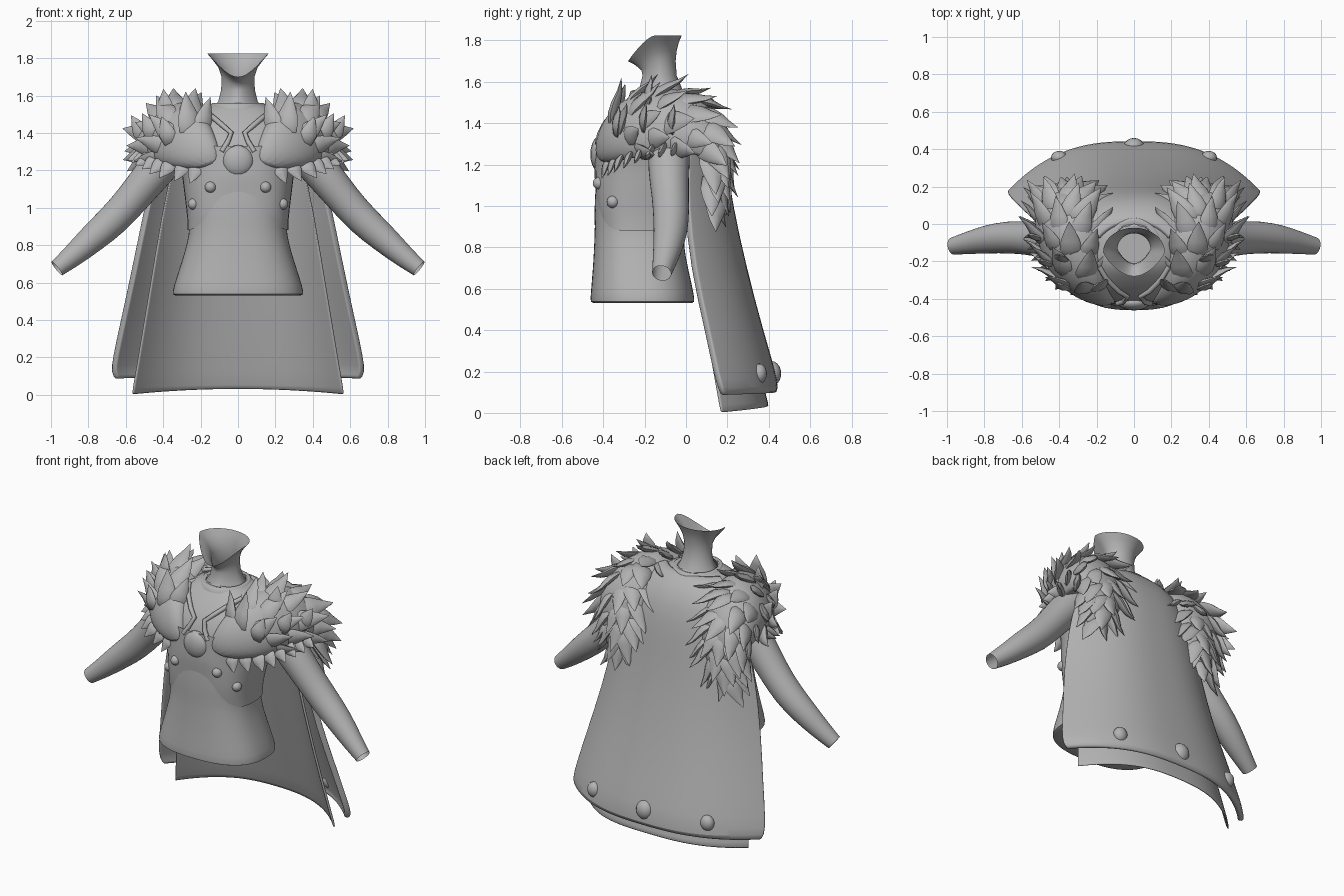
import bpy, bmesh, math, random
from mathutils import Vector as V

if "Cube" in bpy.data.objects:
    bpy.data.objects.remove(bpy.data.objects["Cube"])

random.seed(4)
grey = bpy.data.materials.new("plain grey")
grey.diffuse_color = (0.45, 0.45, 0.45, 1)
grey.use_nodes = True
grey.node_tree.nodes["Principled BSDF"].inputs["Base Color"].default_value = grey.diffuse_color


def finish(name, bm, mirror=False, subsurf=0, thick=0, angle=50):
    bmesh.ops.recalc_face_normals(bm, faces=bm.faces)
    me = bpy.data.meshes.new(name)
    bm.to_mesh(me)
    bm.free()
    ob = bpy.data.objects.new(name, me)
    bpy.context.collection.objects.link(ob)
    me.materials.append(grey)
    if thick:
        m = ob.modifiers.new("thickness", 'SOLIDIFY')
        m.thickness, m.offset = thick, 0
    if subsurf:
        ob.modifiers.new("smooth", 'SUBSURF').levels = subsurf
    if mirror:
        ob.modifiers.new("mirror", 'MIRROR')
    bpy.ops.object.select_all(action='DESELECT')
    bpy.context.view_layer.objects.active = ob
    ob.select_set(True)
    bpy.ops.object.shade_smooth_by_angle(angle=math.radians(angle))
    return ob


def loft(bm, rings, closed=True, caps=False):
    rows = [[bm.verts.new(p) for p in r] for r in rings]
    n = len(rows[0])
    for a, b in zip(rows, rows[1:]):
        for i in range(n if closed else n - 1):
            j = (i + 1) % n
            bm.faces.new((a[i], a[j], b[j], b[i]))
    if caps:
        bm.faces.new(rows[0])
        bm.faces.new(rows[-1])


def tube(bm, path, radii, n=14, caps=False):
    path = [V(p) for p in path]
    rings = []
    for i, p in enumerate(path):
        d = (path[min(i + 1, len(path) - 1)] - path[max(i - 1, 0)]).normalized()
        s = d.cross(V((0, 1, 0))).normalized()
        q = d.cross(s)
        rings.append([p + radii[i] * (s * math.cos(a) + q * math.sin(a))
                      for a in (2 * math.pi * k / n for k in range(n))])
    loft(bm, rings, caps=caps)


def ball(bm, c, r, scale=(1, 1, 1)):
    vs = bmesh.ops.create_uvsphere(bm, u_segments=16, v_segments=10, radius=r)["verts"]
    for v in vs:
        v.co = V(c) + V(v.co[k] * scale[k] for k in range(3))


# torso profile: height, half width, front y, back y
TORSO = [(.53, .34, -.45, .03), (.532, .352, -.463, .043), (.57, .349, -.462, .04), (.7, .305, -.45, .01),
         (.8, .275, -.445, -.01), (.9, .255, -.44, -.01), (1.0, .265, -.445, .01), (1.2, .29, -.43, .08),
         (1.33, .33, -.42, .1), (1.43, .3, -.365, .09), (1.5, .24, -.30, .06), (1.54, .18, -.26, .02),
         (1.56, .12, -.23, -.01)]


def torso_pt(z, a, off=0):
    for p, q in zip(TORSO, TORSO[1:]):
        if z <= q[0]:
            break
    f = (z - p[0]) / (q[0] - p[0])
    w, y0, y1 = (p[k] + (q[k] - p[k]) * f for k in (1, 2, 3))
    c, s = math.cos(a), math.sin(a)
    sq = lambda t: math.copysign(abs(t) ** .8, t)
    return V(((w + off) * sq(c), (y0 + y1) / 2 + ((y1 - y0) / 2 + off) * sq(s), z))


def chest_pt(x, z, off):
    w = torso_pt(z, 0).x
    return torso_pt(z, -math.acos(min(1, (x / w) ** 1.25)), off)


ANG = [2 * math.pi * k / 40 for k in range(40)]
bm = bmesh.new()
loft(bm, [[torso_pt(t[0], a) for a in ANG] for t in TORSO])
bm.verts.ensure_lookup_table()
bm.faces.new(bm.verts[:40])
finish("torso", bm, subsurf=1)

# cropped vest, arched lower edge blending into the belly at the front
bm = bmesh.new()
rings = []
for k in range(9):
    f = k / 8
    ring = []
    for a in ANG:
        front = max(0, -math.sin(a))
        low = .88 + .16 * front ** 4
        off = .012 - .02 * front ** 2 * max(0, 1 - f * 2.2)
        ring.append(torso_pt(low + (1.33 - low) * f, a, off))
    rings.append(ring)
loft(bm, rings)
finish("vest", bm)

# neck flaring to a jaw-shaped opening
bm = bmesh.new()
NECK = [(1.53, .13, -.25, 0), (1.57, .105, -.225, -.02), (1.63, .09, -.21, -.045), (1.70, .088, -.215, -.05),
        (1.75, .105, -.235, -.045), (1.79, .135, -.255, -.035), (1.825, .165, -.28, -.02)]
rings = []
for z, w, y0, y1 in NECK:
    ring = []
    for a in ANG:
        front = max(0, -math.sin(a))
        drop = .125 * front ** 1.5 * max(0, (z - 1.63) / .195)
        x = w * math.cos(a) * (1 - .3 * front)
        ring.append((x, (y0 + y1) / 2 + (y1 - y0) / 2 * math.sin(a), z - drop))
    rings.append(ring)
loft(bm, rings)
finish("neck", bm)

# collar band and crossing straps down to the pendant
bm = bmesh.new()
loft(bm, [[(.135 * math.cos(a) * r, -.12 + .14 * math.sin(a) * r, z) for a in ANG]
          for r, z in ((1.12, 1.53), (1.06, 1.555), (.98, 1.56), (.85, 1.555))])
finish("collar", bm)
bm = bmesh.new()
tube(bm, [chest_pt(x, z, .008) for x, z in ((.18, 1.52), (.15, 1.5), (.12, 1.475), (.08, 1.44), (.035, 1.4),
                                            (.055, 1.35), (.085, 1.3))], [.014] * 7, 8, True)
finish("strap", bm, mirror=True)
bm = bmesh.new()
ball(bm, (0, -.42, 1.25), .085, (1, .5, 1))
finish("pendant", bm)

# chest studs
bm = bmesh.new()
for x, z in ((.145, 1.11), (.235, 1.02)):
    ball(bm, chest_pt(x, z, .004), .03)
finish("chest_stud", bm, mirror=True)

# sleeves
bm = bmesh.new()
tube(bm, [(.28, -.08, 1.38), (.38, -.08, 1.27), (.47, -.085, 1.165), (.57, -.075, 1.04), (.67, -.07, .93),
          (.78, -.08, .835), (.88, -.1, .745), (.968, -.118, .675)],
     [.1, .105, .1, .09, .088, .078, .062, .047], 18)
finish("arm", bm, mirror=True, subsurf=1)


# cape layers: height, half width, middle y, edge y
def cape(name, rows, lift, thick):
    bm = bmesh.new()
    rings = []
    for i, (z, w, yc, ye) in enumerate(rows):
        ring = []
        for k in range(25):
            t = math.sin(math.pi / 2 * (k / 12 - 1))
            up = lift * (1 - t * t) if i == 0 else 0
            ring.append((w * t, yc + (ye - yc) * abs(t) ** 2.7, z + up))
        rings.append(ring)
    loft(bm, rings, closed=False)
    finish(name, bm, thick=thick, subsurf=1)


cape("outer_cape", [(.085, .645, .415, .175), (.115, .67, .435, .165), (.2, .66, .415, .14), (.4, .615, .355, .1),
                    (.7, .55, .275, .03), (1.0, .49, .21, .0), (1.2, .44, .18, .0), (1.4, .36, .14, .02),
                    (1.5, .27, .07, -.03), (1.55, .18, .0, -.08)], .02, .035)
cape("inner_cape", [(.0, .565, .395, .17), (.06, .555, .385, .16), (.5, .48, .28, .08), (1.0, .4, .17, .02),
                    (1.3, .33, .1, .02)], .03, .015)

# rounded studs along the hem
bm = bmesh.new()
for x, y, r in ((0, .415, .05), (.4, .355, .04), (-.4, .355, .04)):
    ball(bm, (x, y, .19), r, (1.1, .9, 1.2))
finish("hem_stud", bm)

# fur mantle sections: inner edge, outer edge, outward direction, bulge
FUR = [((.08, -.41, 1.24), (.21, -.39, 1.2), (0, -1, 0), .04),
       ((.11, -.40, 1.36), (.39, -.31, 1.22), (.2, -.9, .3), .08),
       ((.15, -.30, 1.47), (.47, -.18, 1.25), (.4, -.5, .75), .15),
       ((.18, -.13, 1.52), (.51, -.04, 1.26), (.5, 0, .85), .18),
       ((.19, .03, 1.50), (.52, .09, 1.25), (.5, .4, .7), .15),
       ((.19, .12, 1.35), (.50, .12, 1.2), (.3, .9, .3), .1),
       ((.22, .15, 1.19), (.49, .12, 1.1), (.2, 1, 0), .07),
       ((.3, .16, 1.03), (.47, .12, .99), (0, 1, 0), .03)]


def fur_pt(v, a):
    i = min(int(v), len(FUR) - 2)
    f = v - i
    I, O, N = (V(FUR[i][k]).lerp(V(FUR[i + 1][k]), f) for k in range(3))
    b = FUR[i][3] + (FUR[i + 1][3] - FUR[i][3]) * f
    s = math.sin(a)
    return (I + O) / 2 + (O - I) / 2 * math.cos(a) + N.normalized() * b * (s if s > 0 else s * .3)


bm = bmesh.new()
loft(bm, [[fur_pt(v, 2 * math.pi * k / 16) for k in range(16)] for v in range(len(FUR))], caps=True)
finish("fur_mantle", bm, mirror=True, subsurf=2)


# broad pointed tufts whose roots sink into the mantle
def tuft(bm, p, d, nrm, length, width):
    d = d.normalized()
    s = d.cross(nrm).normalized()
    n = s.cross(d)
    rings = []
    for f, w, lift in ((-.5, .8, -.22), (0, 1, -.03), (.3, .85, .02), (.65, .48, .05), (1, .02, .15)):
        c = p + d * length * f + n * length * lift
        rings.append([c + s * width * w * math.cos(a) + n * width * .4 * w * math.sin(a)
                      for a in (math.pi * k / 4 for k in range(8))])
    loft(bm, rings, caps=True)


bm = bmesh.new()
for r in range(10):
    v = 1.75 + r * .56
    count = 5 if v < 5.9 else 3
    for k in range(count):
        a = math.pi * (k + .25 + .5 * (r % 2) + random.uniform(-.15, .15)) / count
        p = fur_pt(v, a)
        along = (fur_pt(min(v + .3, 7), a) - fur_pt(v - .2, a)).normalized()
        nrm = (p - fur_pt(v, -math.pi / 2)).normalized()
        out = V((math.cos(a), 0, -.3))
        d = along * .85 + nrm * .3 + out * .3
        size = random.uniform(.14, .18)
        tuft(bm, p - nrm * .025, d, nrm, size, size * .36)
# ragged fringe along the front lower and outer edge
for k in range(8):
    p = fur_pt(.1 + k * .4, .12)
    tuft(bm, p, V((.25 + .08 * k, -.1, -.7 + .06 * k)), V((.3, -1, .2)), .08, .04)
# upright tufts along the shoulder crest
for v, a in ((1.7, 1.3), (2.3, 1.0), (2.9, .8), (2.6, 1.7)):
    tuft(bm, fur_pt(v, a), V((.5 * math.cos(a) + .1, .3, .8)), V((.3, -1, .2)), .1, .045)
finish("fur_tufts", bm, mirror=True, angle=75)
